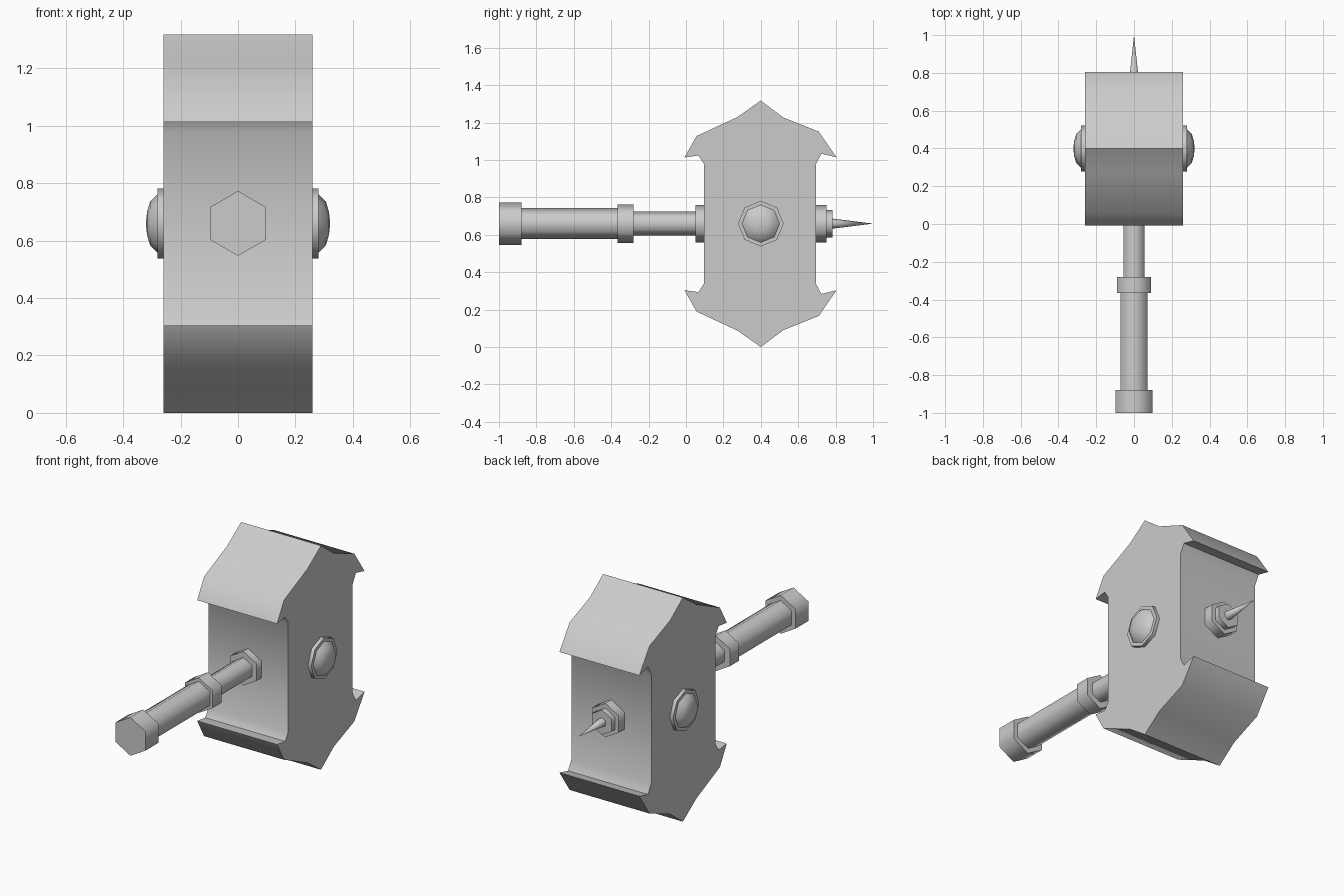
import bpy, bmesh
from math import sin, cos, pi, radians
from mathutils import Vector

cube = bpy.data.objects.get("Cube")
if cube:
    bpy.data.objects.remove(cube, do_unlink=True)

MID_Y, MID_Z = 0.4, 0.66      # centre of the hammer head
HALF_WIDTH = 0.26

steel = bpy.data.materials.new("grey_steel")
steel.use_nodes = True
GREY = (0.6, 0.6, 0.6, 1)
steel.diffuse_color = GREY
steel.node_tree.nodes["Principled BSDF"].inputs["Base Color"].default_value = GREY


def finish(name, bm):
    """Turn a bmesh into a smooth-by-angle steel object."""
    bmesh.ops.remove_doubles(bm, verts=bm.verts, dist=1e-5)
    bmesh.ops.recalc_face_normals(bm, faces=bm.faces)
    mesh = bpy.data.meshes.new(name)
    bm.to_mesh(mesh)
    bm.free()
    mesh.materials.append(steel)
    obj = bpy.data.objects.new(name, mesh)
    bpy.context.collection.objects.link(obj)
    bpy.ops.object.select_all(action='DESELECT')
    obj.select_set(True)
    bpy.context.view_layer.objects.active = obj
    bpy.ops.object.shade_smooth_by_angle(angle=radians(65))
    return obj


def turned(name, profile, sides, place):
    """Lathe (distance, radius) pairs; place maps (distance, u, z) to a point."""
    bm = bmesh.new()
    rings = []
    for d, r in profile:
        angles = [2 * pi * i / sides for i in range(sides)]
        rings.append([bm.verts.new(place(d, r * sin(a), r * cos(a))) for a in angles])
    for low, high in zip(rings, rings[1:]):
        for i in range(sides):
            j = (i + 1) % sides
            bm.faces.new((low[i], low[j], high[j], high[i]))
    bm.faces.new(rings[0])
    if profile[-1][1] > 0.001:
        bm.faces.new(rings[-1])
    return finish(name, bm)


def along_y(d, u, w):
    return Vector((u, d, MID_Z + w))


# Hammer head: upper half outline (y, z), mirrored below and extruded across x
upper = [(0.095, 0.98), (0.067, 1.024), (-0.008, 1.014), (0.056, 1.128),
         (0.275, 1.23), (MID_Y, 1.318), (0.52, 1.228), (0.71, 1.152),
         (0.805, 1.014), (0.724, 1.034), (0.694, 0.978)]
outline = upper + [(y, 2 * 0.659 - z) for y, z in reversed(upper)]
bm = bmesh.new()
side = bm.faces.new([bm.verts.new((-HALF_WIDTH, y, z)) for y, z in outline])
extruded = bmesh.ops.extrude_face_region(bm, geom=[side], use_keep_orig=True)
moved = [v for v in extruded["geom"] if isinstance(v, bmesh.types.BMVert)]
bmesh.ops.translate(bm, verts=moved, vec=(2 * HALF_WIDTH, 0, 0))
finish("hammer_head", bm)

# Six-sided handle pieces and back fittings: name, start, end, radius
for name, start, end, radius in [
        ("pommel", -1, -0.88, 0.113),
        ("grip", -0.88, -0.365, 0.083),
        ("grip_ring", -0.365, -0.28, 0.103),
        ("handle_neck", -0.28, 0.05, 0.064),
        ("front_collar", 0.05, 0.1, 0.1),
        ("back_collar", 0.69, 0.75, 0.1),
        ("spike_base", 0.75, 0.782, 0.073)]:
    turned(name, [(start, radius), (end, radius)], 6, along_y)
turned("back_spike", [(0.782, 0.027), (1, 0)], 6, along_y)

# Eight-sided bosses on both cheeks
for label, s in (("left", 1), ("right", -1)):
    def along_x(d, u, w):
        return Vector((s * d, MID_Y + u, MID_Z + w))
    turned(label + "_boss_ring", [(0.255, 0.122), (0.281, 0.122)], 8, along_x)
    turned(label + "_boss_dome",
           [(0.281, 0.101), (0.306, 0.077), (0.317, 0.04), (0.321, 0)], 8, along_x)
